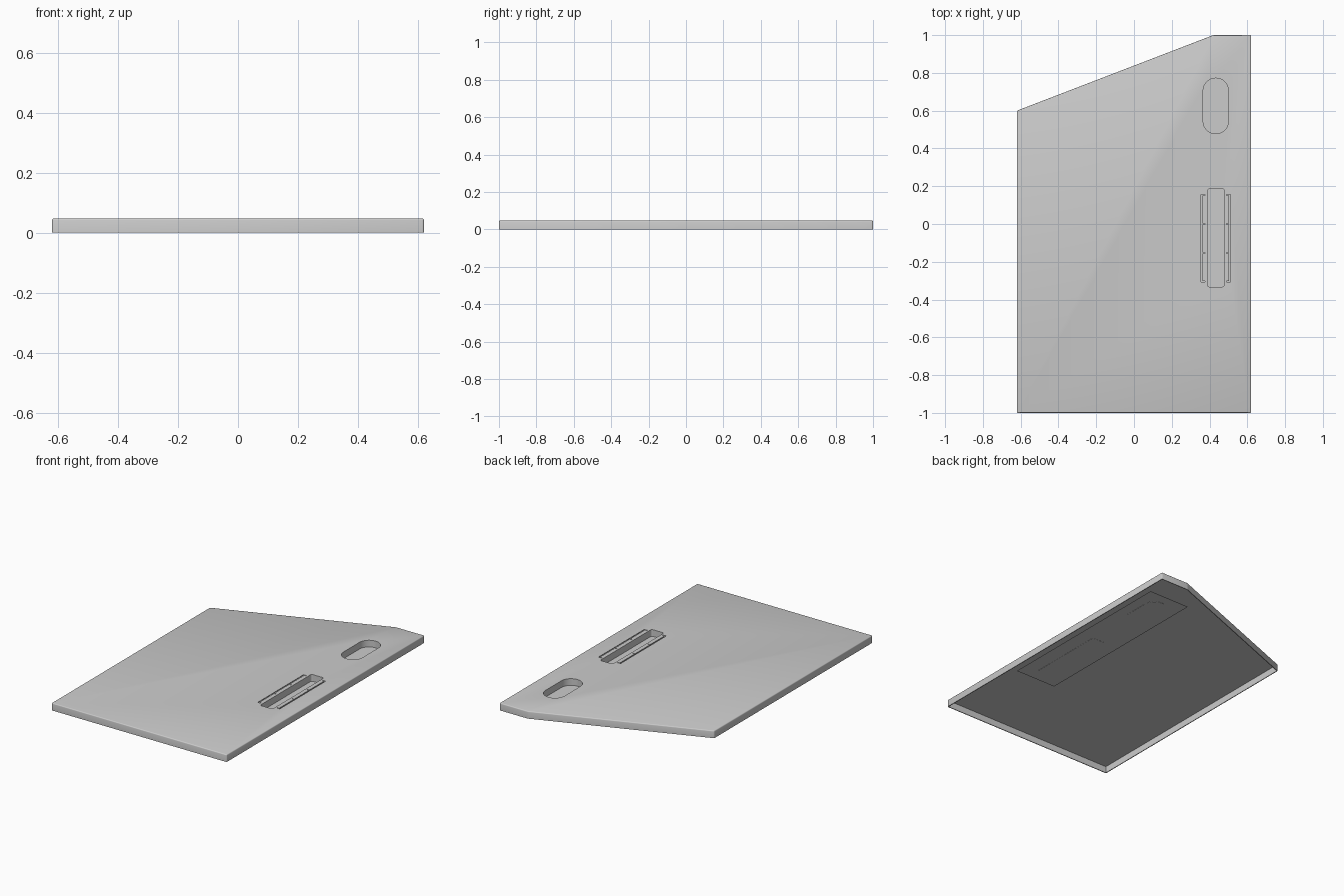
import bpy, bmesh, math

if "Cube" in bpy.data.objects:
    bpy.data.objects.remove(bpy.data.objects["Cube"])

H = 0.047          # overall height
SHEET = 0.005      # top sheet thickness
WALL = 0.005       # rim thickness
CX = 0.433         # centre line of both pockets

grey = bpy.data.materials.new("light grey")
grey.diffuse_color = (0.6, 0.6, 0.6, 1)
grey.use_nodes = True
grey.node_tree.nodes["Principled BSDF"].inputs["Base Color"].default_value = grey.diffuse_color


def prism(name, pts, z0, z1, helper=True):
    """Extrude a flat outline from z0 to z1."""
    bm = bmesh.new()
    f = bm.faces.new([bm.verts.new((x, y, z0)) for x, y in pts])
    top = bmesh.ops.extrude_face_region(bm, geom=[f])["geom"]
    bmesh.ops.translate(bm, vec=(0, 0, z1 - z0),
                        verts=[v for v in top if isinstance(v, bmesh.types.BMVert)])
    bmesh.ops.recalc_face_normals(bm, faces=bm.faces)
    me = bpy.data.meshes.new(name)
    bm.to_mesh(me)
    bm.free()
    me.materials.append(grey)
    ob = bpy.data.objects.new(name, me)
    bpy.context.collection.objects.link(ob)
    ob.hide_render = helper
    return ob


def rounded(x, y, hx, hy, r, n=8):
    """Rounded rectangle outline."""
    pts = []
    for k, (sx, sy) in enumerate([(1, 1), (-1, 1), (-1, -1), (1, -1)]):
        for i in range(n + 1):
            a = math.pi / 2 * (k + i / n)
            pts.append((x + sx * (hx - r) + r * math.cos(a),
                        y + sy * (hy - r) + r * math.sin(a)))
    return pts


def rect(x0, x1, y0, y1):
    return [(x0, y0), (x1, y0), (x1, y1), (x0, y1)]


def apply_mods(ob):
    dg = bpy.context.evaluated_depsgraph_get()
    me = bpy.data.meshes.new_from_object(ob.evaluated_get(dg))
    ob.modifiers.clear()
    ob.data = me


def combine(ob, other, op):
    m = ob.modifiers.new("cut", 'BOOLEAN')
    m.object, m.operation, m.solver = other, op, 'EXACT'
    apply_mods(ob)
    bpy.data.objects.remove(other)


def outline(d):
    """Panel outline with one slanted corner, inset by d."""
    return [(-0.62 + d, -1 + d), (0.62 - d, -1 + d), (0.62 - d, 1 - d),
            (0.42 + d * 0.2, 1 - d), (-0.62 + d, 0.6 - d * 0.7)]


# panel shell, softened along the top and corner edges
panel = prism("panel_shell", outline(0), 0, H, False)
bm = bmesh.new()
bm.from_mesh(panel.data)
edges = [e for e in bm.edges if max(v.co.z for v in e.verts) > H / 2]
bmesh.ops.bevel(bm, geom=edges, offset=0.006, segments=3, profile=0.5, affect='EDGES')
bm.to_mesh(panel.data)
bm.free()
combine(panel, prism("hollow", outline(WALL), -0.02, H - SHEET), 'DIFFERENCE')

# pockets: sleeve hanging from the sheet, then the opening
pockets = [(0.625, 0.067, 0.147, 0.0665), (-0.073, 0.044, 0.26, 0.012)]
for y, hx, hy, r in pockets:
    combine(panel, prism("sleeve", rounded(CX, y, hx + 0.004, hy + 0.004, r + 0.004),
                         0.0005, H - 0.002), 'UNION')
for y, hx, hy, r in pockets:
    combine(panel, prism("opening", rounded(CX, y, hx, hy, r), 0.004, H + 0.02),
            'DIFFERENCE')

# slits either side of the long pocket, with short ticks
for s in (-1, 1):
    def slit(a, b, y0, y1):
        x0, x1 = sorted((CX + s * a, CX + s * b))
        combine(panel, prism("slit", rect(x0, x1, y0, y1), H - 0.012, H + 0.02),
                'DIFFERENCE')
    slit(0.070, 0.078, -0.308, 0.156)
    for y in (-0.305, -0.153, 0.0, 0.153):
        slit(0.056, 0.071, y - 0.003, y + 0.003)

# backing plate under the pockets
backing = prism("backing_plate", rect(0.285, 0.575, -0.405, 0.84), 0.0015, 0.0035, False)

for ob in (panel, backing):
    bpy.ops.object.select_all(action='DESELECT')
    ob.select_set(True)
    bpy.context.view_layer.objects.active = ob
    bpy.ops.object.shade_smooth_by_angle(angle=math.radians(35))
